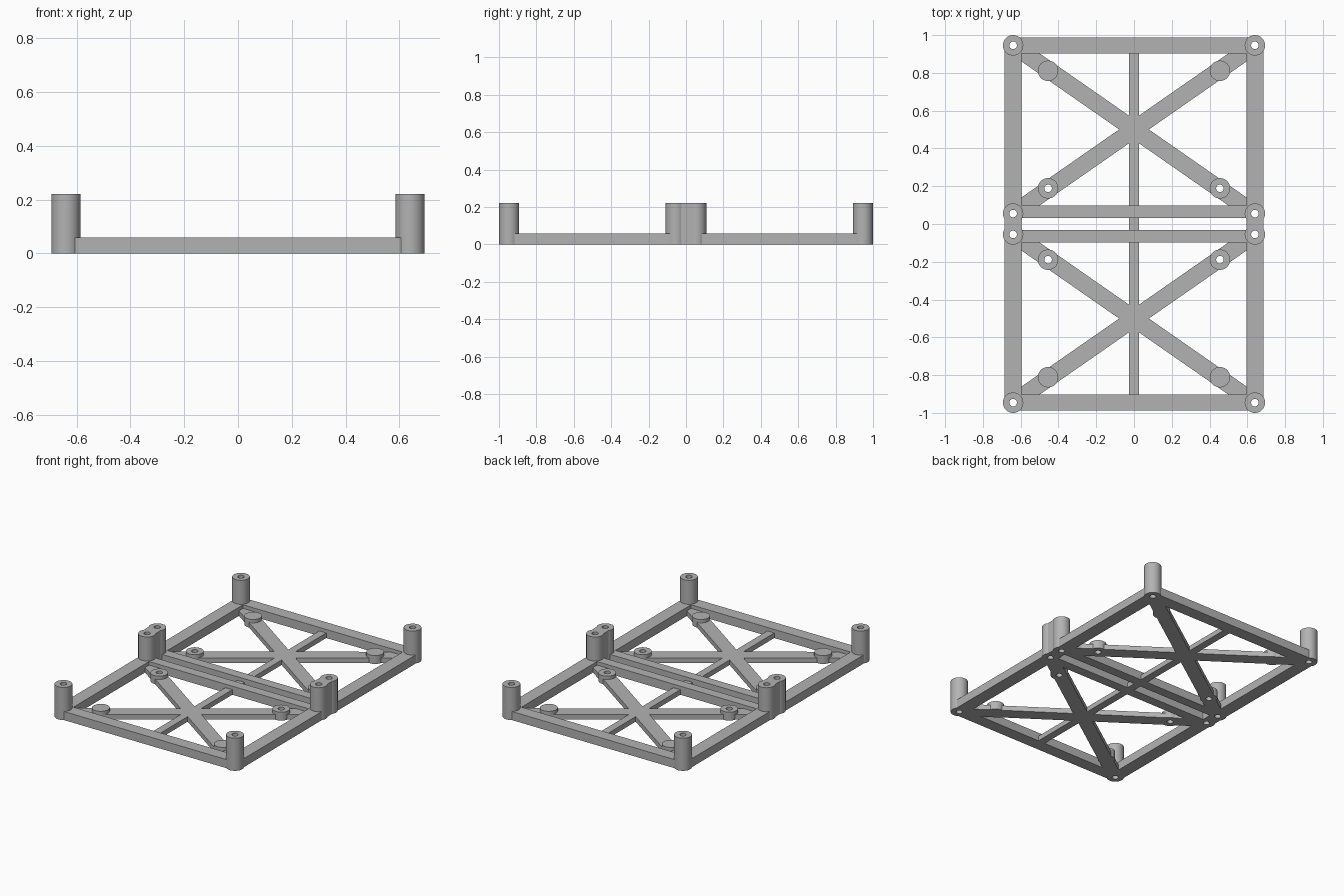
import bpy, bmesh, math
from mathutils import Matrix, Vector

cube = bpy.data.objects.get("Cube")
if cube:
    bpy.data.objects.remove(cube, do_unlink=True)

# Main dimensions
POST_X, OUTER_Y, INNER_Y = 0.64, 0.946, 0.055
BOSS_X, BOSS_OUT, BOSS_IN = 0.455, 0.811, 0.189
RADIUS, HOLE = 0.054, 0.02
POST_H, RAIL_H, BRACE_H, BOSS_H = 0.22, 0.058, 0.034, 0.057
RAIL_W = 0.09

grey = bpy.data.materials.new("plain grey")
grey.use_nodes = True
grey.diffuse_color = (0.45, 0.45, 0.45, 1)
grey.node_tree.nodes["Principled BSDF"].inputs["Base Color"].default_value = grey.diffuse_color


def make_object(name, bm):
    mesh = bpy.data.meshes.new(name)
    bm.to_mesh(mesh)
    bm.free()
    mesh.materials.append(grey)
    obj = bpy.data.objects.new(name, mesh)
    bpy.context.collection.objects.link(obj)
    return obj


def bar(name, start, end, width, height):
    """Rectangular bar lying on the ground between two points."""
    a, b = Vector(start), Vector(end)
    d = b - a
    mid = (a + b) / 2
    bm = bmesh.new()
    bmesh.ops.create_cube(bm, size=1, matrix=(
        Matrix.Translation((mid.x, mid.y, height / 2))
        @ Matrix.Rotation(math.atan2(d.y, d.x), 4, 'Z')
        @ Matrix.Diagonal((d.length, width, height, 1))))
    return make_object(name, bm)


def add_cylinder(bm, x, y, radius, low, high):
    bmesh.ops.create_cone(bm, cap_ends=True, segments=40, radius1=radius, radius2=radius,
                          depth=high - low, matrix=Matrix.Translation((x, y, (low + high) / 2)))


def cylinder(name, x, y, height):
    bm = bmesh.new()
    add_cylinder(bm, x, y, RADIUS, 0, height)
    return make_object(name, bm)


parts = []
hole_points = []

# Long side rails, and full-height webs joining the middle post pairs
for side, sx in (("left", 1), ("right", -1)):
    x = sx * POST_X
    parts.append(bar(side + "_side_rail", (x, -OUTER_Y), (x, OUTER_Y), RAIL_W, RAIL_H))
    parts.append(bar(side + "_post_web", (x, -INNER_Y), (x, INNER_Y), RAIL_W, POST_H))

# Thin rib down the centre line
parts.append(bar("centre_rib", (0, -OUTER_Y), (0, OUTER_Y), 0.052, BRACE_H))

# Two mirrored bays: cross rails, diagonal braces, posts and mounting bosses
for bay, sy in (("front", -1), ("back", 1)):
    outer, inner = sy * OUTER_Y, sy * INNER_Y
    rail_y = sy * 0.065
    parts.append(bar(bay + "_outer_rail", (-POST_X, outer), (POST_X, outer), 0.085, RAIL_H))
    parts.append(bar(bay + "_inner_rail", (-POST_X, rail_y), (POST_X, rail_y), 0.066, RAIL_H))
    for side, sx in (("left", 1), ("right", -1)):
        label = bay + "_" + side
        x, bx = sx * POST_X, sx * BOSS_X
        parts.append(bar(label + "_brace", (x, outer), (-x, inner), RAIL_W, BRACE_H))
        parts.append(cylinder(label + "_outer_post", x, outer, POST_H))
        parts.append(cylinder(label + "_inner_post", x, inner, POST_H))
        parts.append(cylinder(label + "_solid_boss", bx, sy * BOSS_OUT, BOSS_H))
        parts.append(cylinder(label + "_drilled_boss", bx, sy * BOSS_IN, BOSS_H))
        hole_points += [(x, outer), (x, inner), (bx, sy * BOSS_IN)]

# Drill the screw holes through everything they meet
bm = bmesh.new()
for x, y in hole_points:
    add_cylinder(bm, x, y, HOLE, -0.1, 0.4)
drill = make_object("hole_cutter", bm)
drill.hide_render = True

for obj in parts:
    mod = obj.modifiers.new("holes", 'BOOLEAN')
    mod.operation = 'DIFFERENCE'
    mod.solver = 'EXACT'
    mod.object = drill
bpy.context.view_layer.update()
graph = bpy.context.evaluated_depsgraph_get()
drilled = [bpy.data.meshes.new_from_object(obj.evaluated_get(graph)) for obj in parts]
for obj, mesh in zip(parts, drilled):
    obj.modifiers.clear()
    obj.data = mesh
    mesh.shade_smooth()
    mesh.set_sharp_from_angle(angle=math.radians(35))
bpy.data.objects.remove(drill, do_unlink=True)
